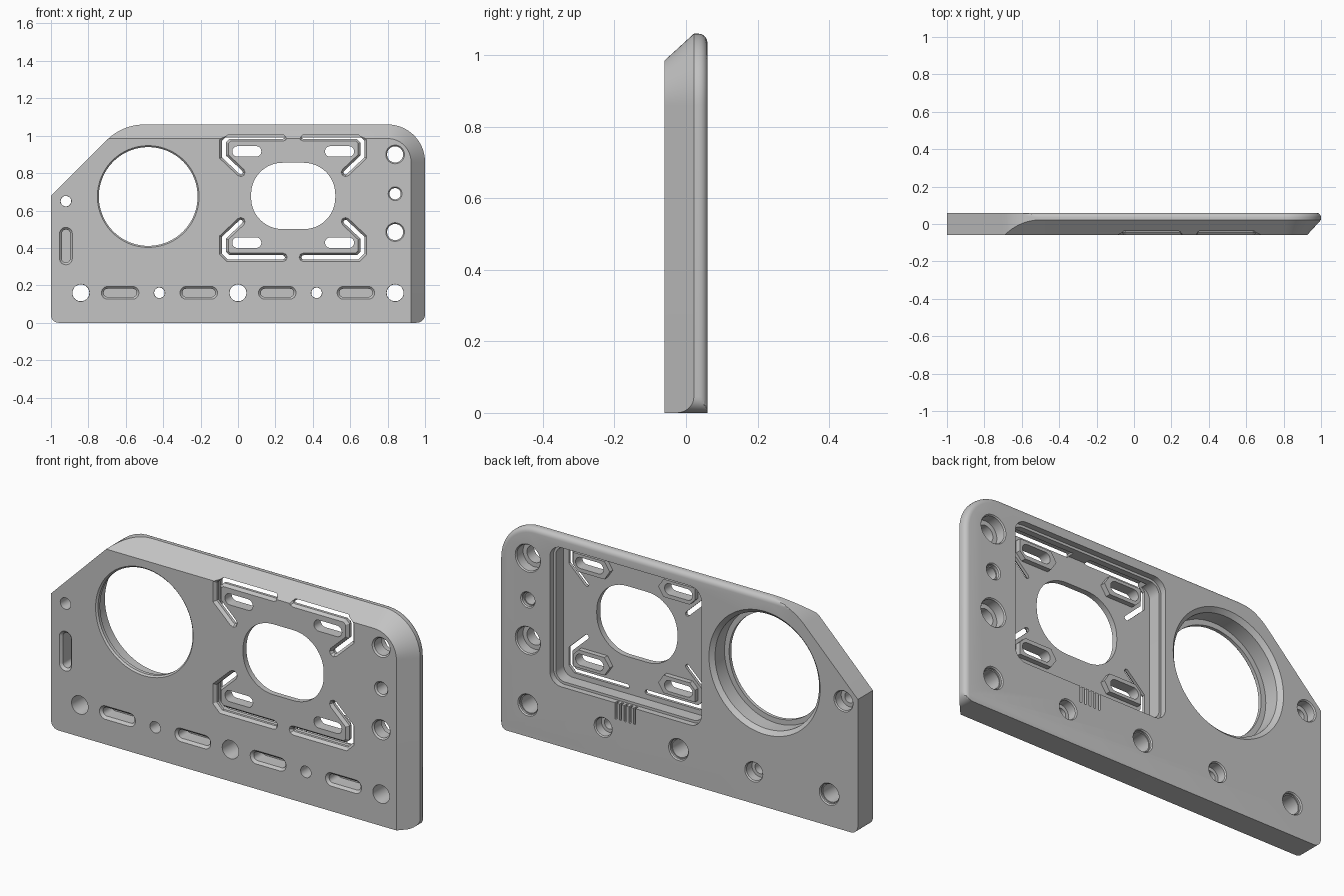
import bpy, bmesh
from math import sin, cos, pi, radians
from mathutils import Vector

FRONT, BACK, OVER = -0.06, 0.06, 0.08
CHAMFER = 0.075

if "Cube" in bpy.data.objects:
    bpy.data.objects.remove(bpy.data.objects["Cube"])

grey = bpy.data.materials.new("plain grey")
grey.use_nodes = True
grey.diffuse_color = (0.55, 0.55, 0.55, 1)
grey.node_tree.nodes["Principled BSDF"].inputs["Base Color"].default_value = grey.diffuse_color


def arc(cx, cz, r, a0, a1, n=8):
    angles = [radians(a0 + (a1 - a0) * i / n) for i in range(n + 1)]
    return [(cx + r * cos(a), cz + r * sin(a)) for a in angles]


def circle(x, z, r, n=48):
    return arc(x, z, r, 0, 360, n)[:-1]


def rounded_rect(x, z, w, h, r, n=8):
    pts = []
    for i, (sx, sz) in enumerate([(1, 1), (-1, 1), (-1, -1), (1, -1)]):
        pts += arc(x + sx * (w / 2 - r), z + sz * (h / 2 - r), r, 90 * i, 90 * i + 90, n)
    return pts


def stroke(points, width):
    """Outline of a round-ended line of constant width."""
    pts = [Vector(p) for p in points]
    r, sides, n = width / 2, ([], []), len(pts)
    dirs = [(b - a).normalized() for a, b in zip(pts, pts[1:])]
    for i, p in enumerate(pts):
        d0, d1 = dirs[max(i - 1, 0)], dirs[min(i, n - 2)]
        t = (d0 + d1).normalized()
        off = Vector((-t.y, t.x)) * r / t.dot(d0)
        sides[0].append(p + off)
        sides[1].append(p - off)

    def cap(p, d):
        s = Vector((-d.y, d.x))
        return [p + r * (cos(a) * s + sin(a) * d) for a in (pi / 4, pi / 2, 3 * pi / 4)]

    out = sides[0] + cap(pts[-1], dirs[-1]) + sides[1][::-1] + cap(pts[0], -dirs[0])
    return [tuple(p) for p in out]


def loft(name, rings):
    """Closed solid through rings of (x, y, z) points."""
    bm = bmesh.new()
    loops = [[bm.verts.new(p) for p in ring] for ring in rings]
    n = len(loops[0])
    for a, b in zip(loops, loops[1:]):
        for i in range(n):
            j = (i + 1) % n
            bm.faces.new((a[i], a[j], b[j], b[i]))
    bm.faces.new(loops[0][::-1])
    bm.faces.new(loops[-1])
    bmesh.ops.remove_doubles(bm, verts=bm.verts, dist=1e-5)
    bmesh.ops.recalc_face_normals(bm, faces=bm.faces)
    mesh = bpy.data.meshes.new(name)
    bm.to_mesh(mesh)
    bm.free()
    obj = bpy.data.objects.new(name, mesh)
    bpy.context.collection.objects.link(obj)
    mesh.materials.append(grey)
    return obj


def layer(profile, y):
    return [(x, y, z) for x, z in profile]


def combine(layers, operation="DIFFERENCE"):
    """Cut a stack of (y, profile) layers from the plate, or join it on."""
    tool = loft("cutter", [layer(p, y) for y, p in layers])
    mod = plate.modifiers.new("shape", "BOOLEAN")
    mod.operation, mod.solver, mod.object = operation, "EXACT", tool
    bpy.context.view_layer.objects.active = plate
    bpy.ops.object.modifier_apply(modifier=mod.name)
    bpy.data.objects.remove(tool)


# Plate body: chamfered front, rounded back on the top and right edges
def plate_outline(d=0.0):
    right, top = 1 - d, 1.06 - d
    low = arc(-0.96, 0.04, 0.04, 180, 270) + [(1 - CHAMFER, 0)]
    low += arc(0.955, 0.045, 0.045, 270, 360)
    corner = arc(0.8, 0.86, 0.2 - d, 0, 90, 16)
    high = arc(-0.5, 0.775, 0.285, 90, 135, 14) + [(-1, 0.68)]
    clip = lambda pts: [(min(x, right), min(z, top)) for x, z in pts]
    return clip(low) + corner + clip(high)


outer, inner = plate_outline(), plate_outline(CHAMFER)
shoulder = []
for (x, z), (u, v) in zip(outer, inner):
    shift = min(Vector((x - u, z - v)).length / CHAMFER, 1)
    shoulder.append((x, FRONT + 0.082 * shift, z))
rings = [layer(inner, FRONT), shoulder]
fillet = 0.025
for k in range(6):
    a = k / 5 * pi / 2
    rings.append(layer(plate_outline(fillet * (1 - cos(a))), BACK - fillet + fillet * sin(a)))
plate = loft("mounting_plate", rings)

# Large round opening with a thin front lip
combine([(-OVER, circle(-0.48, 0.675, 0.272, 96)), (FRONT, circle(-0.48, 0.675, 0.272, 96)),
         (FRONT + 0.008, circle(-0.48, 0.675, 0.264, 96)), (-0.035, circle(-0.48, 0.675, 0.264, 96)),
         (-0.035, circle(-0.48, 0.675, 0.29, 96)), (0.04, circle(-0.48, 0.675, 0.29, 96)),
         (BACK, circle(-0.48, 0.675, 0.31, 96)), (OVER, circle(-0.48, 0.675, 0.31, 96))])

# Rear pocket
FLOOR = -0.032
pocket = lambda g: rounded_rect(0.295, 0.652, 0.82 + g, 0.676 + g, 0.05 + g / 2)
combine([(FLOOR, pocket(0)), (0.03, pocket(0)), (0.03, pocket(0.025)), (OVER, pocket(0.025))])

# Central opening
opening = rounded_rect(0.295, 0.678, 0.45, 0.355, 0.168, 12)
combine([(-OVER, opening), (OVER, opening)])

# Four corner groups: raised pad, fixing slot and bent slit
MID_X, MID_Z = 0.295, 0.672
pad = [(-0.045, 0.385), (0.13, 0.385), (0.16, 0.43), (0.13, 0.475), (-0.015, 0.475), (-0.045, 0.445)]
slit = [(0.015, 0.54), (-0.075, 0.455), (-0.075, 0.375), (-0.05, 0.35), (0.24, 0.35)]
for sx in (1, -1):
    for sz in (1, -1):
        flip = lambda pts: [(MID_X + sx * (x - MID_X), MID_Z + sz * (z - MID_Z)) for x, z in pts]
        combine([(FLOOR - 0.01, flip(pad)), (FLOOR + 0.025, flip(pad))], "UNION")
        slot = flip(rounded_rect(0.047, 0.428, 0.155, 0.056, 0.027))
        combine([(-OVER, slot), (0.03, slot)])
        wide, narrow = flip(stroke(slit, 0.046)), flip(stroke(slit, 0.022))
        combine([(-OVER, wide), (FRONT, wide), (FRONT + 0.014, narrow), (0, narrow)])

# Bolt holes: x, z, front radius, rear radius, depth of rear counterbore
holes = [(0.84, 0.90, 0.043, 0.07, 0.055), (0.84, 0.69, 0.03, 0.04, 0.02),
         (0.84, 0.485, 0.043, 0.07, 0.055), (-0.92, 0.65, 0.028, 0.053, 0.05)]
holes += [(x, 0.16, 0.045, 0.055, 0.015) for x in (-0.84, 0, 0.84)]
holes += [(x, 0.16, 0.028, 0.05, 0.05) for x in (-0.42, 0.42)]
for x, z, r, rear, depth in holes:
    lip = 0.007 if z > 0.66 or z > 0.4 and x > 0 else 0.001
    combine([(-OVER, circle(x, z, r + lip)), (FRONT, circle(x, z, r + lip)),
             (FRONT + 0.008, circle(x, z, r)), (BACK - depth, circle(x, z, r)),
             (BACK - depth, circle(x, z, rear - 0.005)), (BACK - 0.006, circle(x, z, rear - 0.005)),
             (BACK, circle(x, z, rear)), (OVER, circle(x, z, rear))])

# Blind slots along the bottom and at the left edge
blind = [(x, 0.16, 0.2, 0.068) for x in (-0.63, -0.21, 0.21, 0.63)] + [(-0.92, 0.41, 0.068, 0.2)]
for x, z, w, h in blind:
    rim = rounded_rect(x, z, w, h, 0.033)
    core = rounded_rect(x, z, w - 0.024, h - 0.024, 0.021)
    combine([(-OVER, rim), (FRONT, rim), (FRONT + 0.012, core), (0.02, core)])

# Row of small grooves below the pocket
for i in range(5):
    groove = rounded_rect(0.245 + 0.026 * i, 0.275, 0.011, 0.11, 0.004, 2)
    combine([(BACK - 0.02, groove), (OVER, groove)])

# Smooth shading with sharp edges
plate.select_set(True)
bpy.context.view_layer.objects.active = plate
bpy.ops.object.shade_smooth_by_angle(angle=radians(25))
